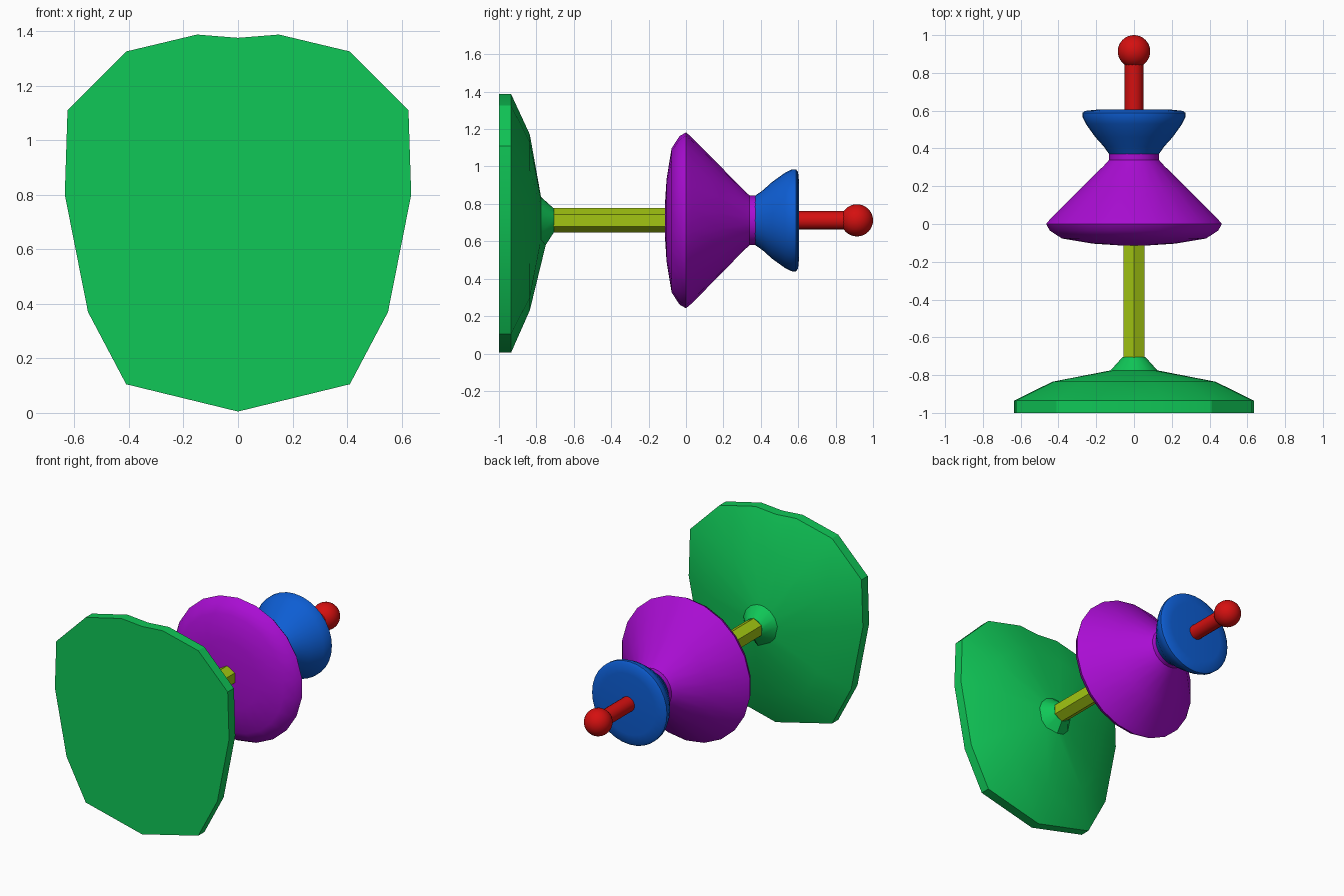
import bpy, bmesh, math

if "Cube" in bpy.data.objects:
    bpy.data.objects.remove(bpy.data.objects["Cube"])

CZ = 0.712  # height of the central axis


def material(name, rgb):
    m = bpy.data.materials.new(name)
    m.diffuse_color = (*rgb, 1)
    m.use_nodes = True
    m.node_tree.nodes["Principled BSDF"].inputs["Base Color"].default_value = m.diffuse_color
    return m


green = material("green", (0.005, 0.57, 0.095))
yellow = material("yellow green", (0.36, 0.56, 0.006))
purple = material("purple", (0.40, 0.004, 0.65))
blue = material("blue", (0.004, 0.11, 0.65))
red = material("red", (0.66, 0.005, 0.005))


def loft(name, rings, mat, angle=35):
    """Skin a list of equal-length point rings and cap both ends."""
    bm = bmesh.new()
    loops = [[bm.verts.new(p) for p in ring] for ring in rings]
    n = len(loops[0])
    for a, b in zip(loops, loops[1:]):
        for i in range(n):
            j = (i + 1) % n
            bm.faces.new((a[i], a[j], b[j], b[i]))
    bm.faces.new(loops[0])
    bm.faces.new(loops[-1])
    bmesh.ops.recalc_face_normals(bm, faces=bm.faces)
    me = bpy.data.meshes.new(name)
    bm.to_mesh(me)
    bm.free()
    me.materials.append(mat)
    ob = bpy.data.objects.new(name, me)
    bpy.context.collection.objects.link(ob)
    bpy.ops.object.select_all(action='DESELECT')
    bpy.context.view_layer.objects.active = ob
    ob.select_set(True)
    bpy.ops.object.shade_smooth_by_angle(angle=math.radians(angle))
    return ob


def turned(name, profile, mat, sides, angle=35):
    """Turn a (y, radius) profile around the central axis."""
    rings = [[(r * math.sin(2 * math.pi * i / sides), y,
               CZ + r * math.cos(2 * math.pi * i / sides))
              for i in range(sides)] for y, r in profile]
    return loft(name, rings, mat, angle)


# Base plate: irregular outline, stepping in to a small collar
half = [(0.41, 0.105), (0.55, 0.37), (0.635, 0.8), (0.625, 1.11),
        (0.41, 1.325), (0.15, 1.387)]
outline = [(0, 0.005)] + half + [(0, 1.375)] + [(-x, z) for x, z in reversed(half)]


def plate_ring(y, scale):
    return [(x * scale, y, CZ + (z - CZ) * scale) for x, z in outline]


def collar_ring(y, r):
    pts = []
    for x, z in outline:
        d = math.hypot(x, z - CZ)
        pts.append((x / d * r, y, CZ + (z - CZ) / d * r))
    return pts


inner = collar_ring(-0.775, 0.125)
inner[0] = (0, -0.75, 0.58)  # small ridge under the collar
loft("base_plate", [plate_ring(-1, 1), plate_ring(-0.935, 1), plate_ring(-0.835, 0.68),
                    inner, collar_ring(-0.705, 0.062)], green, 30)

# Hexagonal shaft
turned("shaft", [(-0.72, 0.065), (-0.10, 0.065)], yellow, 6)

# Large bell with a rounded front and a conical back
turned("large_bell", [(-0.113, 0.08), (-0.104, 0.22), (-0.077, 0.385), (-0.035, 0.45),
                      (0.0, 0.47), (0.03, 0.445), (0.18, 0.293), (0.31, 0.16),
                      (0.34, 0.133), (0.375, 0.133)], purple, 22, 40)

# Small flared cup
turned("small_cup", [(0.37, 0.132), (0.41, 0.16), (0.46, 0.205), (0.53, 0.255),
                     (0.565, 0.272), (0.588, 0.273), (0.599, 0.258), (0.605, 0.2)],
       blue, 32, 40)

# Handle rod and ball
turned("handle_rod", [(0.60, 0.049), (0.86, 0.049)], red, 16)
bpy.ops.mesh.primitive_uv_sphere_add(segments=32, ring_count=16, radius=0.086,
                                     location=(0, 0.914, CZ), rotation=(math.pi / 2, 0, 0))
ball = bpy.context.object
ball.name = "handle_ball"
ball.data.materials.append(red)
bpy.ops.object.shade_smooth()
